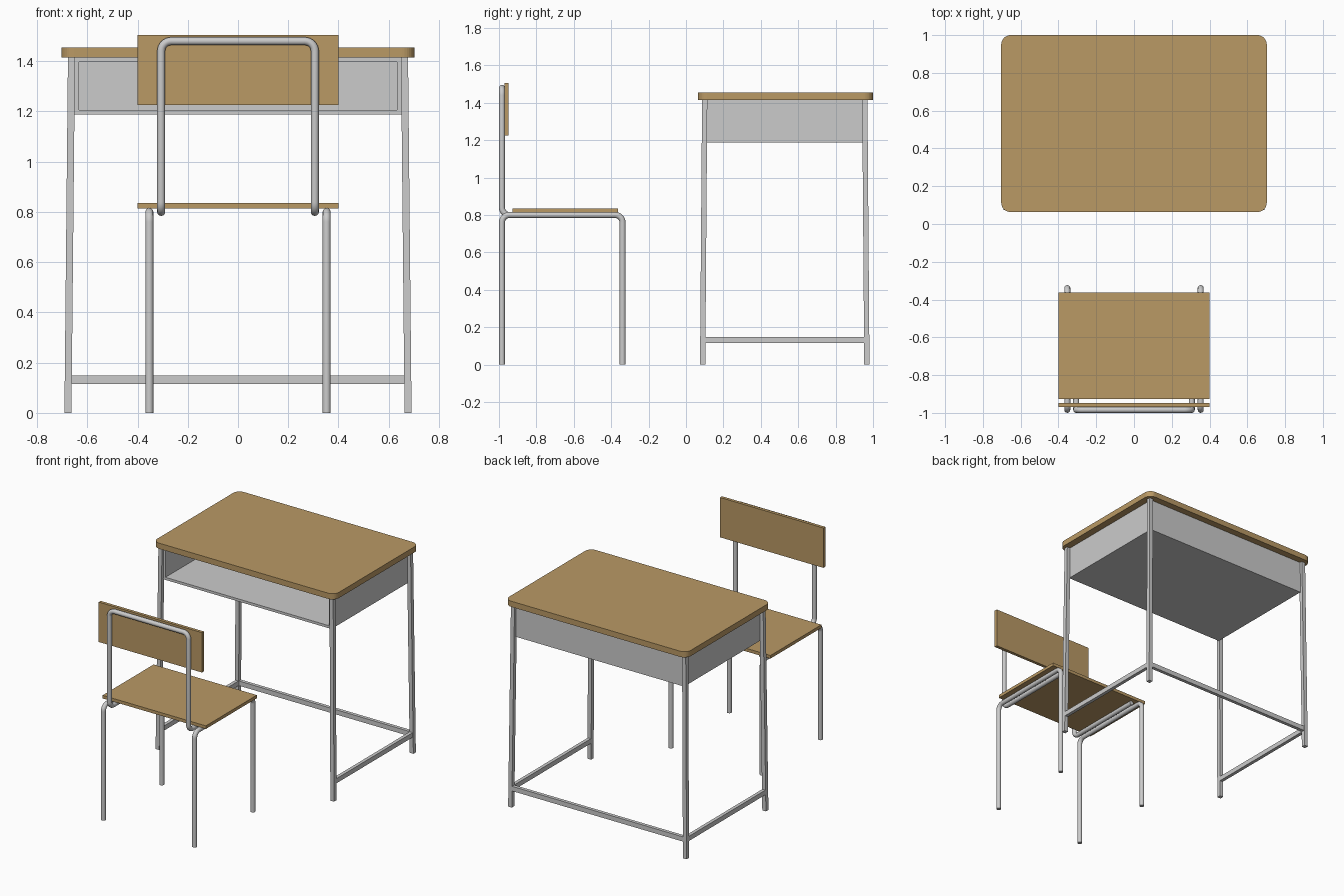
import bpy, bmesh, math
from mathutils import Vector

if "Cube" in bpy.data.objects:
    bpy.data.objects.remove(bpy.data.objects["Cube"])

wood = bpy.data.materials.new("wood")
wood.diffuse_color = (0.49, 0.32, 0.13, 1)
wood.use_nodes = True
wood.node_tree.nodes["Principled BSDF"].inputs["Base Color"].default_value = wood.diffuse_color


def finish(bm, name, mat=None):
    me = bpy.data.meshes.new(name)
    bm.to_mesh(me)
    bm.free()
    ob = bpy.data.objects.new(name, me)
    bpy.context.collection.objects.link(ob)
    if mat:
        me.materials.append(mat)
    return ob


def box_bm(x0, x1, y0, y1, z0, z1):
    bm = bmesh.new()
    bmesh.ops.create_cube(bm, size=1)
    for v in bm.verts:
        v.co = (x1 if v.co.x > 0 else x0, y1 if v.co.y > 0 else y0, z1 if v.co.z > 0 else z0)
    return bm


def box(name, *dims, mat=None):
    return finish(box_bm(*dims), name, mat)


def leg(name, bottom, top, height, size):
    # square bar leaning from bottom (x, y) to top (x, y)
    bm = bmesh.new()
    bmesh.ops.create_cube(bm, size=1)
    for v in bm.verts:
        c = top if v.co.z > 0 else bottom
        v.co = (c[0] + v.co.x * size, c[1] + v.co.y * size, height if v.co.z > 0 else 0)
    return finish(bm, name)


def tube(name, points, bend, radius=0.016, steps=8):
    # round tube along a path whose inner corners are right-angle arcs
    pts = [Vector(p) for p in points]
    path = [pts[0]]
    for a, b, c in zip(pts, pts[1:], pts[2:]):
        u, w = (a - b).normalized(), (c - b).normalized()
        centre = b + (u + w) * bend
        for i in range(steps + 1):
            t = math.pi / 2 * i / steps
            path.append(centre - w * bend * math.cos(t) - u * bend * math.sin(t))
    path.append(pts[-1])
    cu = bpy.data.curves.new(name, 'CURVE')
    cu.dimensions = '3D'
    cu.bevel_depth = radius
    cu.bevel_resolution = 4
    cu.use_fill_caps = True
    sp = cu.splines.new('POLY')
    sp.points.add(len(path) - 1)
    for p, co in zip(sp.points, path):
        p.co = (*co, 1)
    ob = bpy.data.objects.new(name, cu)
    bpy.context.collection.objects.link(ob)
    bpy.ops.object.select_all(action='DESELECT')
    ob.select_set(True)
    bpy.context.view_layer.objects.active = ob
    bpy.ops.object.convert(target='MESH')
    bpy.ops.object.shade_smooth_by_angle(angle=math.radians(40))
    return bpy.context.object


# Desk top with rounded corners
bm = box_bm(-0.703, 0.703, 0.063, 1.0, 1.415, 1.455)
upright = [e for e in bm.edges if abs(e.verts[0].co.z - e.verts[1].co.z) > 0.01]
bmesh.ops.bevel(bm, geom=upright, offset=0.05, segments=8, profile=0.5, affect='EDGES')
finish(bm, "desk_top", wood)

# Storage tray, hollowed from the front
bm = box_bm(-0.652, 0.652, 0.103, 0.952, 1.188, 1.415)
bm.normal_update()
front = min(bm.faces, key=lambda f: f.calc_center_median().y)
bmesh.ops.inset_region(bm, faces=[front], thickness=0.018, use_even_offset=True)
front = bmesh.ops.extrude_discrete_faces(bm, faces=[front])['faces'][0]
bmesh.ops.translate(bm, verts=front.verts, vec=(0, 0.83, 0))
finish(bm, "desk_tray")

# Desk legs and stretchers
for s, side in ((-1, "left"), (1, "right")):
    leg(f"desk_front_leg_{side}", (s * 0.677, 0.089), (s * 0.663, 0.1), 1.415, 0.028)
    leg(f"desk_back_leg_{side}", (s * 0.677, 0.967), (s * 0.663, 0.956), 1.415, 0.028)
    x = s * 0.675
    box(f"side_stretcher_{side}", x - 0.012, x + 0.012, 0.095, 0.96, 0.115, 0.148)
box("back_stretcher", -0.67, 0.67, 0.954, 0.978, 0.115, 0.148)

# Chair seat and backrest
box("chair_seat", -0.4, 0.4, -0.927, -0.363, 0.814, 0.836, mat=wood)
box("chair_backrest", -0.4, 0.4, -0.97, -0.948, 1.226, 1.505, mat=wood)

# Chair leg hoops
for s, side in ((-1, "left"), (1, "right")):
    x = s * 0.353
    tube(f"chair_leg_hoop_{side}",
         [(x, -0.984, 0), (x, -0.984, 0.8), (x, -0.339, 0.8), (x, -0.339, 0)], 0.04)

# Backrest tube, running forward under the seat
b, f = -0.984, -0.39
tube("chair_back_tube",
     [(-0.306, f, 0.8), (-0.306, b, 0.8), (-0.306, b, 1.48),
      (0.306, b, 1.48), (0.306, b, 0.8), (0.306, f, 0.8)], 0.04)
